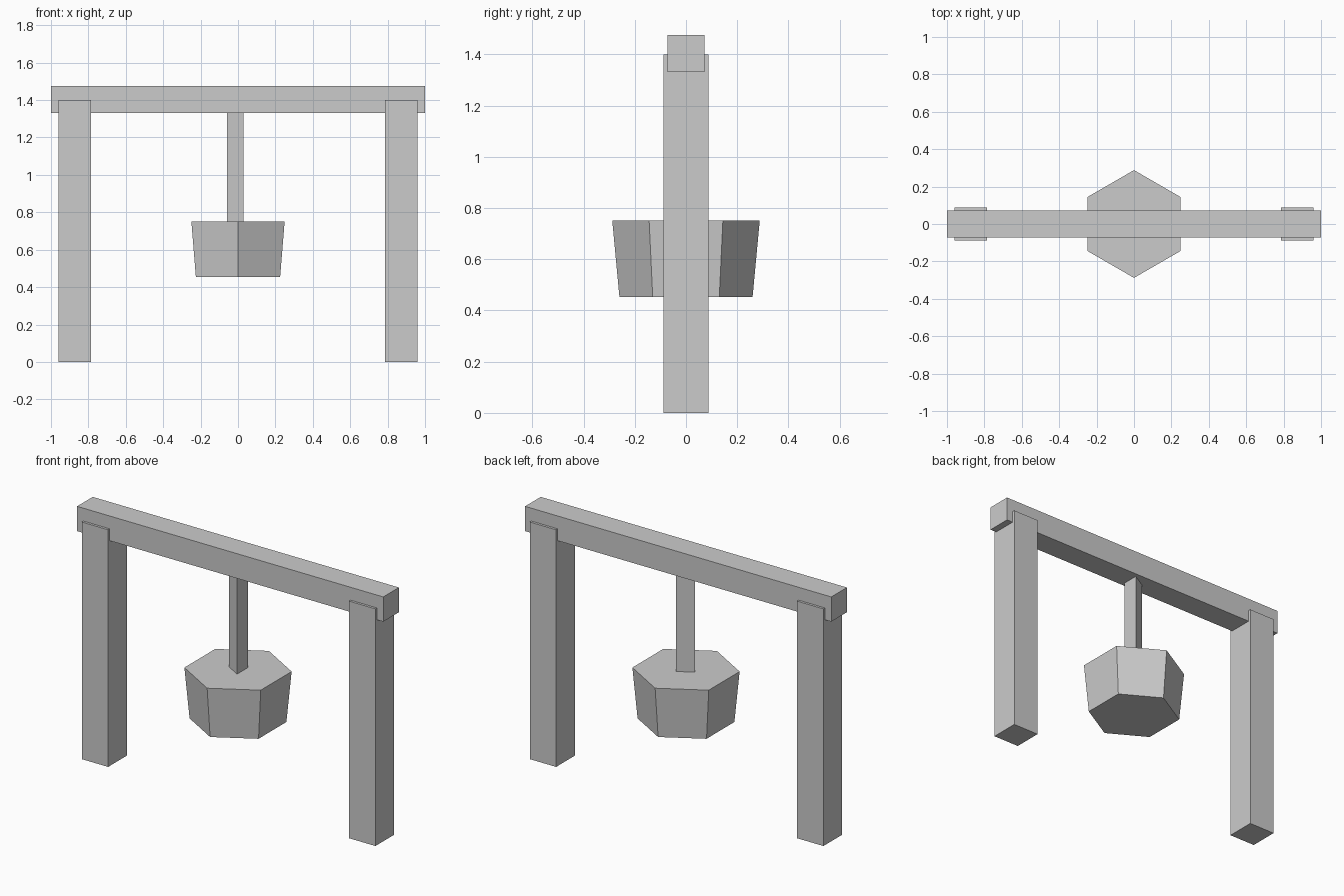
import bpy
import math

if "Cube" in bpy.data.objects:
    bpy.data.objects.remove(bpy.data.objects["Cube"])

grey = bpy.data.materials.new("plain grey")
grey.diffuse_color = (0.6, 0.6, 0.6, 1.0)
grey.use_nodes = True
grey.node_tree.nodes["Principled BSDF"].inputs["Base Color"].default_value = grey.diffuse_color


def box(name, centre, size):
    bpy.ops.mesh.primitive_cube_add(size=1, location=centre)
    ob = bpy.context.object
    ob.name = name
    ob.scale = size
    bpy.ops.object.transform_apply(location=False, rotation=False, scale=True)
    ob.data.materials.append(grey)
    return ob


def prism(name, sides, r_bottom, r_top, z0, z1, first_angle):
    # upright prism or frustum with its first corner at first_angle
    ring = [first_angle + 2 * math.pi * i / sides for i in range(sides)]
    verts = [(r * math.cos(a), r * math.sin(a), z)
             for r, z in ((r_bottom, z0), (r_top, z1)) for a in ring]
    faces = [tuple(reversed(range(sides))), tuple(range(sides, 2 * sides))]
    for i in range(sides):
        j = (i + 1) % sides
        faces.append((i, j, sides + j, sides + i))
    mesh = bpy.data.meshes.new(name)
    mesh.from_pydata(verts, [], faces)
    mesh.materials.append(grey)
    ob = bpy.data.objects.new(name, mesh)
    bpy.context.collection.objects.link(ob)
    return ob


# two upright posts
for side, label in ((-1, "left"), (1, "right")):
    box(label + "_post", (side * 0.873, 0, 0.70), (0.172, 0.175, 1.40))

# crossbeam resting over the posts
box("crossbeam", (0, 0, 1.403), (2.0, 0.146, 0.146))

# three-sided hanging rope
prism("rope", 3, 0.058, 0.058, 0.75, 1.34, math.pi)

# six-sided tapered bucket
prism("bucket", 6, 0.26, 0.288, 0.453, 0.752, math.pi / 2)
